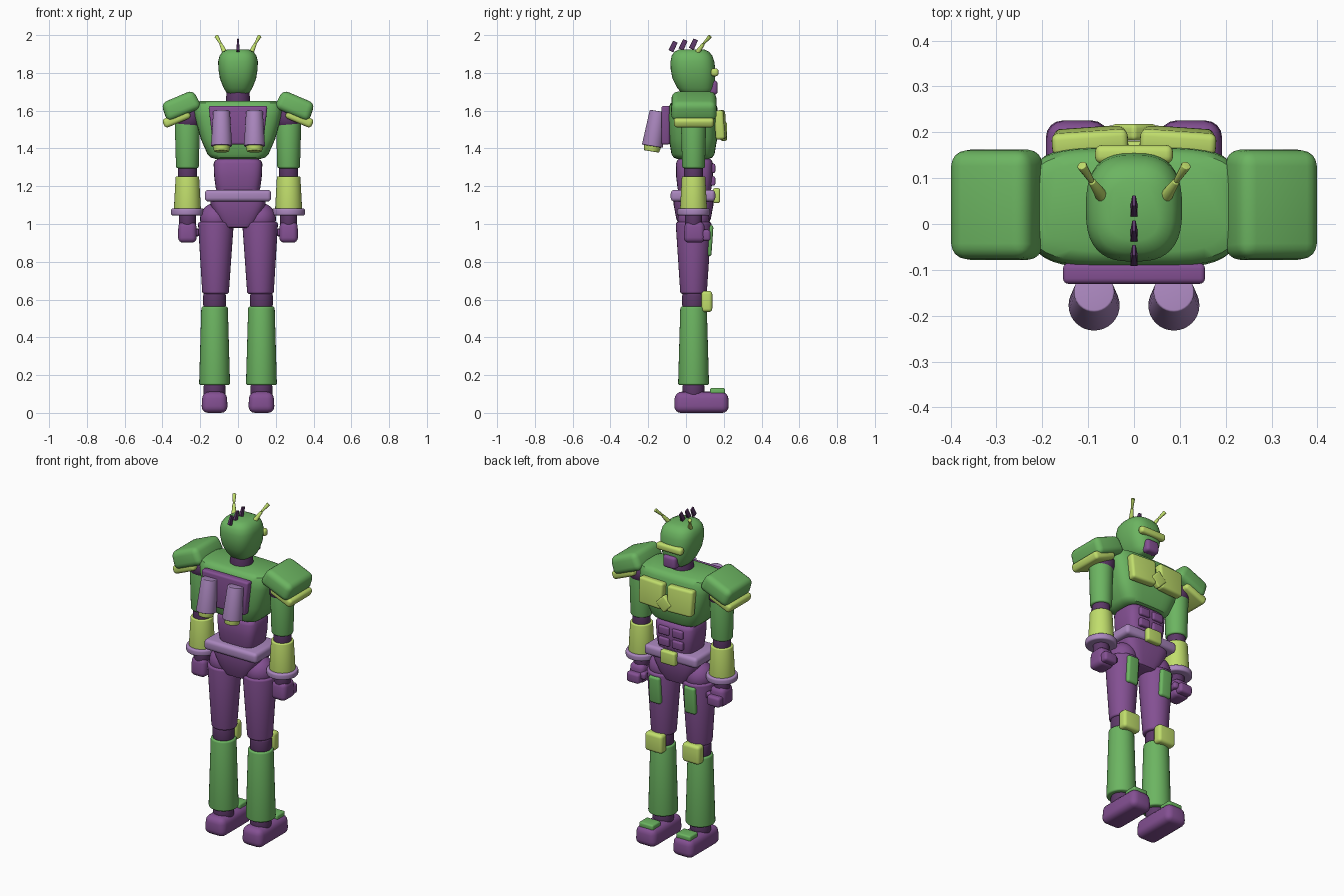
import bpy, bmesh, math
from mathutils import Vector, Matrix

if "Cube" in bpy.data.objects:
    bpy.data.objects.remove(bpy.data.objects["Cube"])


def material(name, rgb):
    m = bpy.data.materials.new(name)
    m.diffuse_color = (*rgb, 1)
    m.use_nodes = True
    m.node_tree.nodes["Principled BSDF"].inputs["Base Color"].default_value = m.diffuse_color
    return m


GREEN = material("green", (0.15, 0.46, 0.12))
PURPLE = material("purple", (0.23, 0.08, 0.29))
DARK = material("dark_purple", (0.11, 0.04, 0.14))
LILAC = material("lilac", (0.40, 0.24, 0.51))
LIME = material("lime", (0.53, 0.73, 0.15))
CY = 0.04  # depth of the body axis


def finish(name, bm, mat, matrix=Matrix(), bevel=0.0):
    if bevel:
        edges = [e for e in bm.edges if e.calc_face_angle(0) > math.radians(40)]
        bmesh.ops.bevel(bm, geom=edges, offset=bevel, segments=4, profile=0.5,
                        affect='EDGES', clamp_overlap=True)
    bmesh.ops.transform(bm, matrix=matrix, verts=bm.verts)
    bmesh.ops.recalc_face_normals(bm, faces=bm.faces)
    me = bpy.data.meshes.new(name)
    bm.to_mesh(me)
    bm.free()
    me.materials.append(mat)
    ob = bpy.data.objects.new(name, me)
    bpy.context.collection.objects.link(ob)
    bpy.ops.object.select_all(action='DESELECT')
    ob.select_set(True)
    bpy.context.view_layer.objects.active = ob
    bpy.ops.object.shade_smooth_by_angle(angle=math.radians(35))
    return ob


def box(name, mat, loc, size, bevel=0.015, rot=(0, 0, 0), top=(1, 1)):
    """Bevelled box; top scales its upper face."""
    bm = bmesh.new()
    bmesh.ops.create_cube(bm, size=1)
    for v in bm.verts:
        kx, ky = top if v.co.z > 0 else (1, 1)
        v.co = Vector((v.co.x * size[0] * kx, v.co.y * size[1] * ky, v.co.z * size[2]))
    m = Matrix.Translation(loc)
    for axis, a in zip("XYZ", rot):
        m = m @ Matrix.Rotation(math.radians(a), 4, axis)
    return finish(name, bm, mat, m, bevel)


def rod(name, mat, p, q, r1, r2, bevel=0.01, segments=32):
    """Tapered cylinder from p to q."""
    p, q = Vector(p), Vector(q)
    bm = bmesh.new()
    bmesh.ops.create_cone(bm, cap_ends=True, segments=segments, radius1=r1,
                          radius2=r2, depth=(q - p).length)
    m = Matrix.Translation((p + q) / 2) @ (q - p).to_track_quat('Z', 'Y').to_matrix().to_4x4()
    return finish(name, bm, mat, m, bevel)


def ball(name, mat, loc, r):
    bm = bmesh.new()
    bmesh.ops.create_uvsphere(bm, u_segments=24, v_segments=16, radius=r)
    return finish(name, bm, mat, Matrix.Translation(loc))


def loft(name, mat, rings, power=4, n=40):
    """Stack of rounded sections (z, centre y, half width, half depth)."""
    bm = bmesh.new()
    loops = []
    for z, cy, hx, hy in rings:
        loop = []
        for i in range(n):
            c, s = math.cos(math.tau * i / n), math.sin(math.tau * i / n)
            x = math.copysign(abs(c) ** (2 / power), c) * hx
            y = math.copysign(abs(s) ** (2 / power), s) * hy
            loop.append(bm.verts.new((x, cy + y, z)))
        loops.append(loop)
    for a, b in zip(loops, loops[1:]):
        for i in range(n):
            j = (i + 1) % n
            bm.faces.new((a[i], a[j], b[j], b[i]))
    bm.faces.new(loops[0][::-1])
    bm.faces.new(loops[-1])
    return finish(name, bm, mat)


# Head, face and crest
loft("head", GREEN, [(1.682, .06, .045, .06), (1.69, .057, .058, .078),
                     (1.72, .05, .076, .096), (1.77, .041, .096, .113),
                     (1.82, .037, .104, .118), (1.86, .034, .105, .116),
                     (1.89, .032, .098, .108), (1.912, .03, .083, .092),
                     (1.925, .03, .055, .065)], 2.7)
box("visor", LIME, (0, .152, 1.803), (.17, .04, .042), .015)
box("mouth_guard", PURPLE, (0, .14, 1.722), (.085, .055, .075), .018)
for i, (y, z) in enumerate([(-.068, 1.94), (-.015, 1.949), (.04, 1.952)]):
    box(f"crest_fin_{i + 1}", DARK, (0, y, z), (.016, .028, .055), .002, (-25, 0, 0), (.5, .9))
rod("neck", DARK, (0, .035, 1.62), (0, .035, 1.71), .066, .06)

# Torso front and middle
loft("chest", GREEN, [(1.345, .037, .12, .085), (1.352, .037, .145, .103),
                      (1.37, .037, .162, .114), (1.45, .037, .197, .128),
                      (1.57, .037, .23, .133), (1.62, .037, .235, .128),
                      (1.64, .037, .228, .118), (1.652, .037, .2, .098)])
box("chest_emblem_plate", LIME, (0, .2, 1.49), (.076, .036, .076), .01, (0, 45, 0))
loft("abdomen", PURPLE, [(1.17, .045, .11, .085), (1.19, .045, .118, .09),
                         (1.25, .045, .126, .097), (1.32, .045, .129, .098),
                         (1.336, .045, .122, .092), (1.346, .045, .105, .08)])
box("belt", LILAC, (0, .037, 1.15), (.352, .236, .062), .02)
box("belt_buckle", LIME, (0, .162, 1.15), (.1, .038, .08), .012)
loft("pelvis", PURPLE, [(.978, .04, .06, .06), (.985, .04, .078, .075),
                        (1.03, .04, .112, .092), (1.1, .04, .145, .105),
                        (1.13, .04, .148, .105)])

# Back plate behind the thrusters
box("backpack", PURPLE, (0, -.108, 1.523), (.265, .045, .205), .012, top=(1.18, 1))

for s, side in ((-1, "left"), (1, "right")):
    # Antenna: tapered base and flared tip
    a, b, c = (s * .066, .055, 1.9), (s * .092, .093, 1.955), (s * .114, .128, 1.994)
    rod(f"{side}_antenna_base", LIME, a, b, .015, .008, .002, 12)
    rod(f"{side}_antenna_tip", LIME, b, c, .006, .011, .002, 12)

    # Torso panels and thruster
    box(f"{side}_chest_plate", LIME, (s * .096, .182, 1.525), (.155, .05, .155), .015,
        (4, 0, -s * 4), (1.08, 1))
    for row, z in enumerate((1.295, 1.228)):
        box(f"{side}_abdomen_panel_{row + 1}", PURPLE, (s * .045, .14, z), (.072, .03, .05), .01)
    x = s * .087
    rod(f"{side}_thruster", LILAC, (x, -.148, 1.598), (x, -.178, 1.412), .044, .056, .004)
    rod(f"{side}_thruster_nozzle", LIME, (x, -.176, 1.42), (x, -.182, 1.384), .046, .04, .004)

    # Shoulder
    box(f"{side}_shoulder_pad", GREEN, (s * .302, .042, 1.626), (.2, .245, .105), .032,
        (0, s * 23, 0), (.92, .95))
    box(f"{side}_shoulder_trim", LIME, (s * .325, .042, 1.558), (.15, .212, .05), .018,
        (0, s * 23, 0))
    ball(f"{side}_shoulder_joint", DARK, (s * .265, CY, 1.56), .075)

    # Arm
    x = s * .268
    rod(f"{side}_upper_arm", GREEN, (x, CY, 1.295), (x, CY, 1.545), .06, .067)
    rod(f"{side}_elbow", DARK, (x, CY, 1.24), (x, CY, 1.31), .05, .05)
    rod(f"{side}_forearm", LIME, (x, CY, 1.07), (x, CY, 1.252), .072, .062, .006)
    rod(f"{side}_cuff", LILAC, (x, CY, 1.045), (x, CY, 1.082), .087, .087)
    rod(f"{side}_wrist", DARK, (x, CY, .99), (x, CY, 1.055), .045, .045)
    box(f"{side}_hand", PURPLE, (x, .045, .957), (.1, .115, .112), .028, top=(.95, .9))
    box(f"{side}_fingers", PURPLE, (x, .105, .94), (.085, .05, .06), .015)
    box(f"{side}_thumb", PURPLE, (s * .222, .075, .955), (.034, .065, .04), .012, (0, 0, s * 12))

    # Thigh and knee
    ball(f"{side}_hip_joint", PURPLE, (s * .117, CY, 1.028), .084)
    x = s * .117
    rod(f"{side}_thigh", PURPLE, (s * .119, CY, .63), (x, CY, 1.01), .07, .095, .012)
    box(f"{side}_thigh_panel", GREEN, (x, .122, .912), (.075, .036, .165), .014, (-4, 0, 0))
    x = s * .124
    rod(f"{side}_knee", DARK, (x, CY, .55), (x, CY, .64), .06, .06, .02)
    box(f"{side}_knee_pad", LIME, (x, .11, .59), (.115, .058, .112), .018)

    # Lower leg and foot
    rod(f"{side}_shin", GREEN, (x, CY, .147), (x, CY, .563), .082, .07)
    rod(f"{side}_ankle", DARK, (x, CY, .09), (x, CY, .15), .058, .058)
    box(f"{side}_foot", PURPLE, (x, .082, .056), (.14, .29, .112), .036, top=(.92, .97))
    box(f"{side}_toe_plate", GREEN, (x, .167, .115), (.095, .08, .034), .01)
